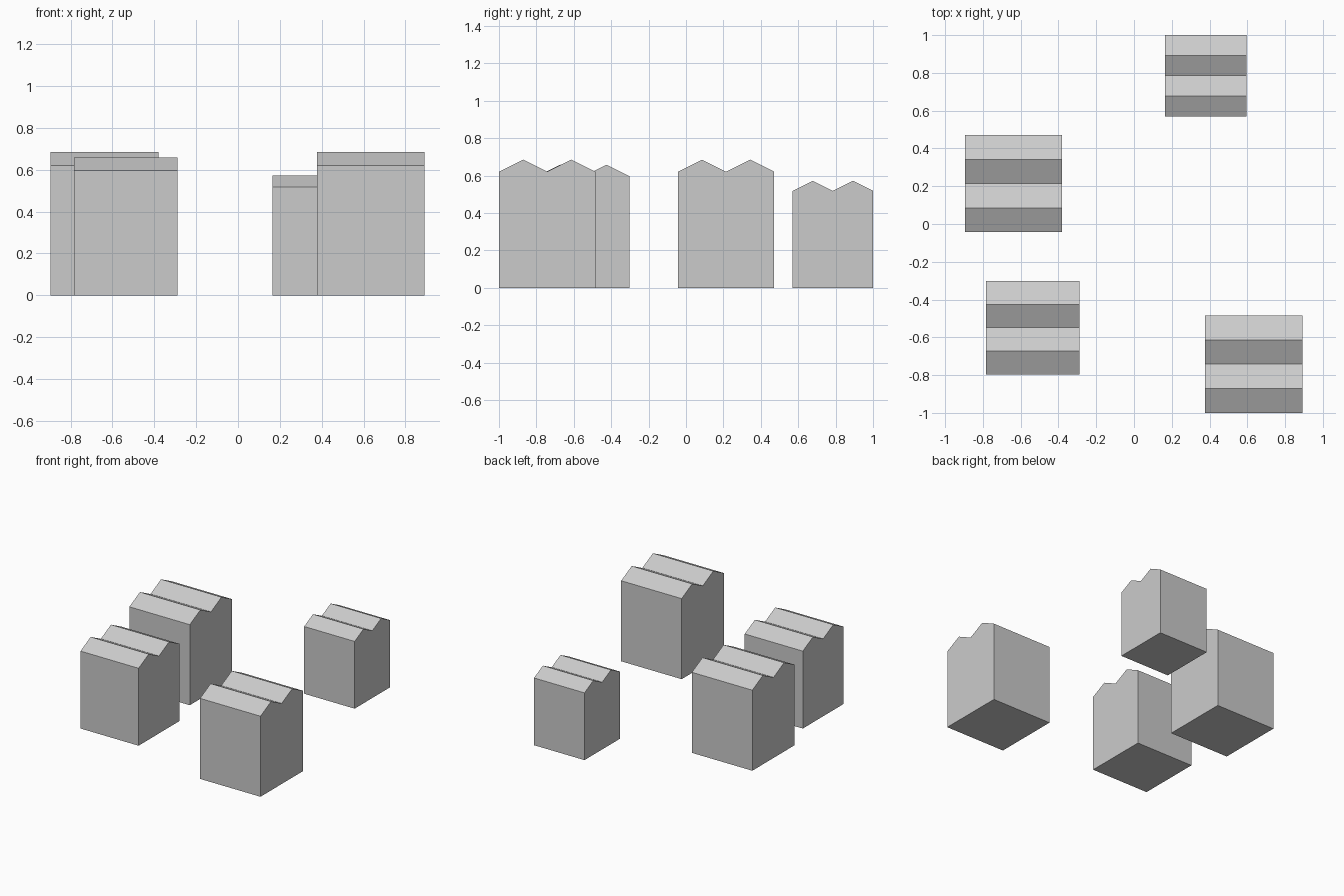
import bpy
import bmesh

cube = bpy.data.objects.get("Cube")
if cube:
    bpy.data.objects.remove(cube, do_unlink=True)

grey = bpy.data.materials.new("plain grey")
grey.use_nodes = True
colour = (0.6, 0.6, 0.6, 1)
grey.diffuse_color = colour
grey.node_tree.nodes["Principled BSDF"].inputs["Base Color"].default_value = colour


def twin_gable_house(name, x, y, width):
    """Square house under two parallel gables, with ridges along x."""
    half, eave, ridge = width / 2, width * 1.205, width * 1.33
    profile = [(-half, 0), (half, 0), (half, eave), (half / 2, ridge),
               (0, eave), (-half / 2, ridge), (-half, eave)]
    bm = bmesh.new()
    end = bm.faces.new([bm.verts.new((-half, py, pz)) for py, pz in profile])
    swept = bmesh.ops.extrude_face_region(bm, geom=[end], use_keep_orig=True)
    verts = [v for v in swept["geom"] if isinstance(v, bmesh.types.BMVert)]
    bmesh.ops.translate(bm, verts=verts, vec=(width, 0, 0))
    bmesh.ops.recalc_face_normals(bm, faces=bm.faces[:])
    mesh = bpy.data.meshes.new(name)
    bm.to_mesh(mesh)
    bm.free()
    mesh.materials.append(grey)
    house = bpy.data.objects.new(name, mesh)
    house.location = (x, y, 0)
    bpy.context.collection.objects.link(house)


# Four houses of the same design, scattered on the ground
twin_gable_house("house_back_right", -0.638, 0.214, 0.515)
twin_gable_house("house_front_right", -0.537, -0.549, 0.495)
twin_gable_house("house_front_left", 0.634, -0.742, 0.515)
twin_gable_house("house_back_left", 0.38, 0.785, 0.43)
